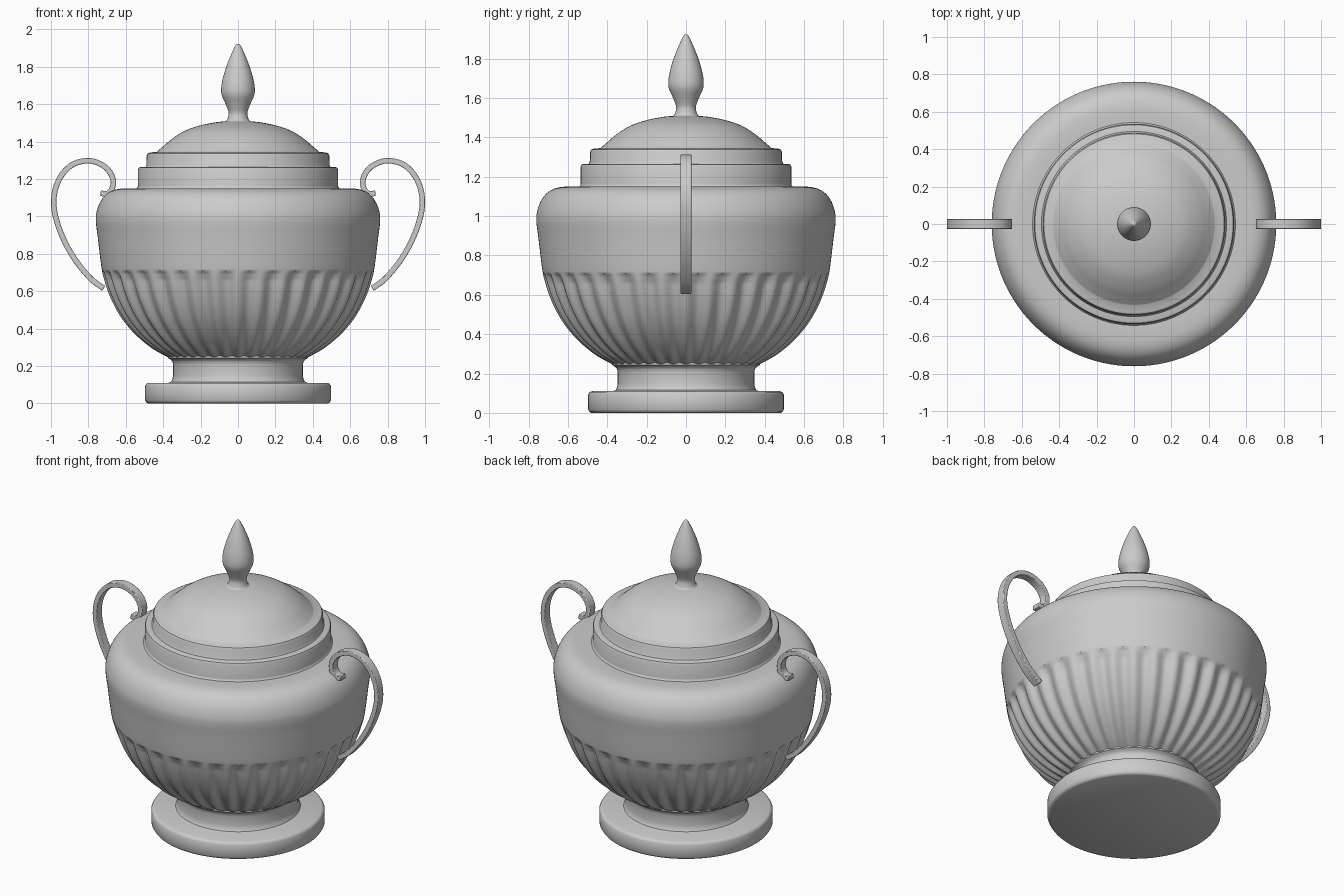
import bpy, bmesh, math
from mathutils import Vector

if "Cube" in bpy.data.objects:
    bpy.data.objects.remove(bpy.data.objects["Cube"])


def smooth(points, steps=6):
    """Catmull-Rom curve through 2D points."""
    p = [Vector(q) for q in points]
    p = [2 * p[0] - p[1]] + p + [2 * p[-1] - p[-2]]
    out = []
    for a, b, c, d in zip(p, p[1:], p[2:], p[3:]):
        for i in range(steps):
            t = i / steps
            out.append(0.5 * (2 * b + (c - a) * t + (2 * a - 5 * b + 4 * c - d) * t * t
                              + (3 * b - a - 3 * c + d) * t ** 3))
    return [tuple(q) for q in out] + [tuple(points[-1])]


def finish(name, bm, angle):
    bmesh.ops.recalc_face_normals(bm, faces=bm.faces)
    mesh = bpy.data.meshes.new(name)
    bm.to_mesh(mesh)
    bm.free()
    ob = bpy.data.objects.new(name, mesh)
    bpy.context.collection.objects.link(ob)
    bpy.ops.object.select_all(action='DESELECT')
    ob.select_set(True)
    bpy.context.view_layer.objects.active = ob
    bpy.ops.object.shade_smooth_by_angle(angle=math.radians(angle))
    return ob


def lathe(name, profile, segs=96, groove=None, angle=40):
    """Revolve (radius, z) points; groove(theta, z) cuts into the radius."""
    bm = bmesh.new()
    rings = []
    for r, z in profile:
        ring = []
        for i in range(segs):
            t = 2 * math.pi * i / segs
            rr = r - (groove(t, z) if groove else 0)
            ring.append(bm.verts.new((rr * math.cos(t), rr * math.sin(t), z)))
        rings.append(ring)
    for a, b in zip(rings, rings[1:]):
        for i in range(segs):
            j = (i + 1) % segs
            bm.faces.new((a[i], a[j], b[j], b[i]))
    bm.faces.new(rings[0][::-1])
    bm.faces.new(rings[-1])
    return finish(name, bm, angle)


# Round foot with its neck
lathe("foot", [(0.48, 0), (0.49, 0.005), (0.497, 0.017), (0.497, 0.093), (0.49, 0.105),
               (0.478, 0.11), (0.375, 0.11), (0.358, 0.115), (0.35, 0.13), (0.347, 0.15),
               (0.347, 0.205), (0.35, 0.222), (0.358, 0.233), (0.375, 0.243), (0.375, 0.26)])

# Bowl with upright flutes around the lower half
FLUTES = 36
Z0, Z1 = 0.24, 0.71


def flute(t, z):
    if not Z0 <= z <= Z1:
        return 0
    wave = 0.5 - 0.5 * math.cos(FLUTES * t)
    # rounded flute ends
    fade = min(1, max(0, (Z1 - z) / 0.05)) ** 0.5 * min(1, (z - Z0) / 0.12 + 0.5)
    return 0.024 * wave * fade


bowl = smooth([(0.345, 0.235), (0.38, 0.25), (0.46, 0.295), (0.54, 0.36), (0.607, 0.435),
               (0.655, 0.51), (0.692, 0.59), (0.715, 0.66), (0.727, 0.71), (0.737, 0.78),
               (0.75, 0.89), (0.76, 0.97), (0.757, 1.02), (0.738, 1.075), (0.705, 1.118),
               (0.66, 1.142), (0.60, 1.15), (0.50, 1.15)])
lathe("bowl", bowl, FLUTES * 12, flute)

# Stepped rim collar
lathe("collar", [(0.50, 1.14), (0.545, 1.148), (0.537, 1.155), (0.535, 1.165), (0.535, 1.25),
                 (0.53, 1.261), (0.52, 1.265), (0.45, 1.265)])

# Domed lid on its own step
lid = [(0.45, 1.26), (0.495, 1.265), (0.489, 1.275), (0.488, 1.325), (0.482, 1.337),
       (0.47, 1.342)]
lid += smooth([(0.435, 1.345), (0.40, 1.375), (0.35, 1.417), (0.28, 1.46),
               (0.20, 1.487), (0.12, 1.503), (0.05, 1.51)])
lathe("lid", lid)

# Bud-shaped finial
lathe("finial", smooth([(0.085, 1.502), (0.062, 1.512), (0.052, 1.535), (0.051, 1.56),
                        (0.066, 1.60), (0.086, 1.645), (0.090, 1.68), (0.083, 1.73),
                        (0.063, 1.80), (0.035, 1.87), (0.013, 1.915), (0.002, 1.923)]), 48)

# Scrolled flat-strip handles, one on each side
path = smooth([(0.718, 0.615), (0.79, 0.67), (0.875, 0.775), (0.94, 0.895), (0.98, 1.02),
               (0.982, 1.12), (0.95, 1.21), (0.885, 1.277), (0.795, 1.298), (0.715, 1.268),
               (0.672, 1.212), (0.671, 1.155), (0.697, 1.122), (0.735, 1.124)])
HALF_W, HALF_T = 0.027, 0.015
for side, label in ((1, "right"), (-1, "left")):
    bm = bmesh.new()
    rings = []
    for i, (x, z) in enumerate(path):
        a, b = path[max(i - 1, 0)], path[min(i + 1, len(path) - 1)]
        tangent = Vector((b[0] - a[0], b[1] - a[1])).normalized()
        nx, nz = -tangent.y * HALF_T, tangent.x * HALF_T
        rings.append([bm.verts.new((side * (x + s * nx), w * HALF_W, z + s * nz))
                      for s, w in ((1, 1), (1, -1), (-1, -1), (-1, 1))])
    for a, b in zip(rings, rings[1:]):
        for k in range(4):
            m = (k + 1) % 4
            bm.faces.new((a[k], a[m], b[m], b[k]))
    bm.faces.new(rings[0])
    bm.faces.new(rings[-1])
    ob = finish(label + "_handle", bm, 40)
    bevel = ob.modifiers.new("soft_edges", 'BEVEL')
    bevel.width = 0.004
    bevel.segments = 2
    bevel.limit_method = 'ANGLE'
    bevel.angle_limit = math.radians(50)
